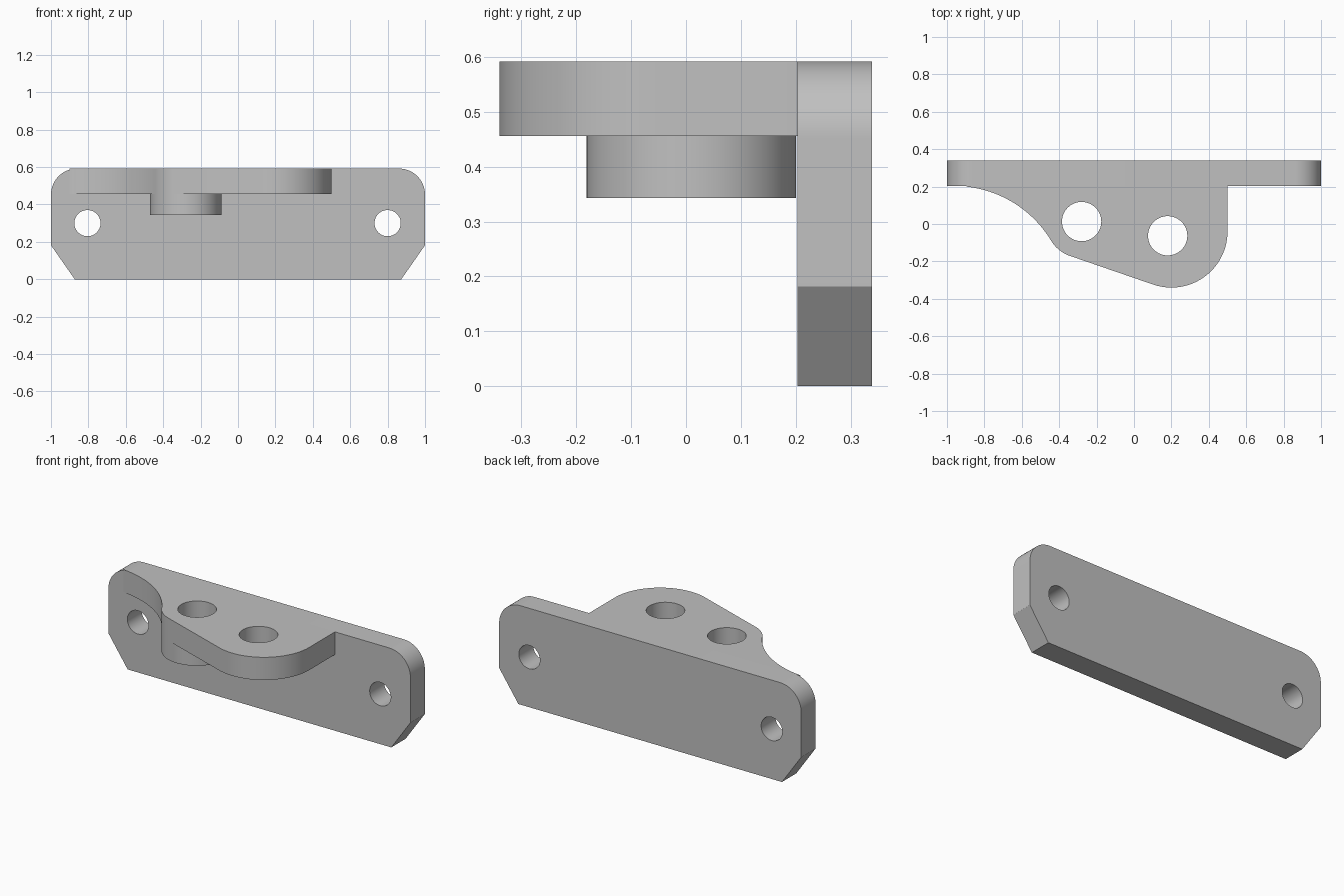
import bpy, bmesh
from math import cos, sin, radians
from mathutils import Matrix

old = bpy.data.objects.get("Cube")
if old:
    bpy.data.objects.remove(old, do_unlink=True)

grey = bpy.data.materials.new("plain_grey")
grey.use_nodes = True
colour = (0.53, 0.53, 0.53, 1)
grey.diffuse_color = colour
grey.node_tree.nodes["Principled BSDF"].inputs["Base Color"].default_value = colour


def arc(cx, cy, r, start, end, steps=24):
    """Points along an arc, angles in degrees."""
    angles = [radians(start + (end - start) * i / steps) for i in range(steps + 1)]
    return [(cx + r * cos(a), cy + r * sin(a)) for a in angles]


def circle(cx, cy, r):
    return arc(cx, cy, r, 0, 360, 64)[:-1]


def extruded(name, loops, depth, matrix):
    """Fill an outline with holes, then give it thickness."""
    bm = bmesh.new()
    edges = []
    for loop in loops:
        verts = [bm.verts.new((x, y, 0)) for x, y in loop]
        edges += [bm.edges.new((v, verts[i - 1])) for i, v in enumerate(verts)]
    bmesh.ops.triangle_fill(bm, use_beauty=True, use_dissolve=False, edges=edges)
    result = bmesh.ops.extrude_face_region(bm, geom=bm.faces[:])
    top = [g for g in result["geom"] if isinstance(g, bmesh.types.BMVert)]
    bmesh.ops.translate(bm, verts=top, vec=(0, 0, depth))
    bmesh.ops.transform(bm, matrix=matrix, verts=bm.verts[:])
    bmesh.ops.recalc_face_normals(bm, faces=bm.faces[:])
    mesh = bpy.data.meshes.new(name)
    bm.to_mesh(mesh)
    bm.free()
    mesh.materials.append(grey)
    obj = bpy.data.objects.new(name, mesh)
    bpy.context.collection.objects.link(obj)
    bpy.ops.object.select_all(action="DESELECT")
    obj.select_set(True)
    bpy.context.view_layer.objects.active = obj
    bpy.ops.object.shade_smooth_by_angle(angle=radians(30))
    return obj


thick = 0.136
height = 0.592
back = 0.339
front = back - thick
shelf_z = height - thick
corner = 0.14

# Upright plate: rounded top corners, chamfered feet, two screw holes
half = [(0.873, 0), (1, 0.182)] + arc(1 - corner, height - corner, corner, 0, 90)
outline = half + [(-x, z) for x, z in reversed(half)]
extruded("back_plate", [outline, circle(-0.805, 0.3, 0.07), circle(0.8, 0.3, 0.07)],
         thick, Matrix.Translation((0, back, 0)) @ Matrix.Rotation(radians(90), 4, "X"))

# Shelf: concave sweep, small corner round the boss, large rounded end
boss = (-0.28, 0.01)
boss_hole = circle(-0.28, 0.013, 0.105)
shelf = ([(-0.9, front)]
         + arc(-0.961, -0.402, 0.605, 83, 30.8, 40)
         + arc(*boss, 0.191, 211, 250.9)
         + arc(0.2, -0.04, 0.3, 250.9, 360, 40)
         + [(0.5, front)])
extruded("shelf", [shelf, boss_hole, circle(0.18, -0.063, 0.105)],
         thick, Matrix.Translation((0, 0, shelf_z)))

# Boss under the shelf around the first hole
boss_z = 0.343
extruded("boss", [circle(*boss, 0.191), boss_hole],
         shelf_z - boss_z, Matrix.Translation((0, 0, boss_z)))
